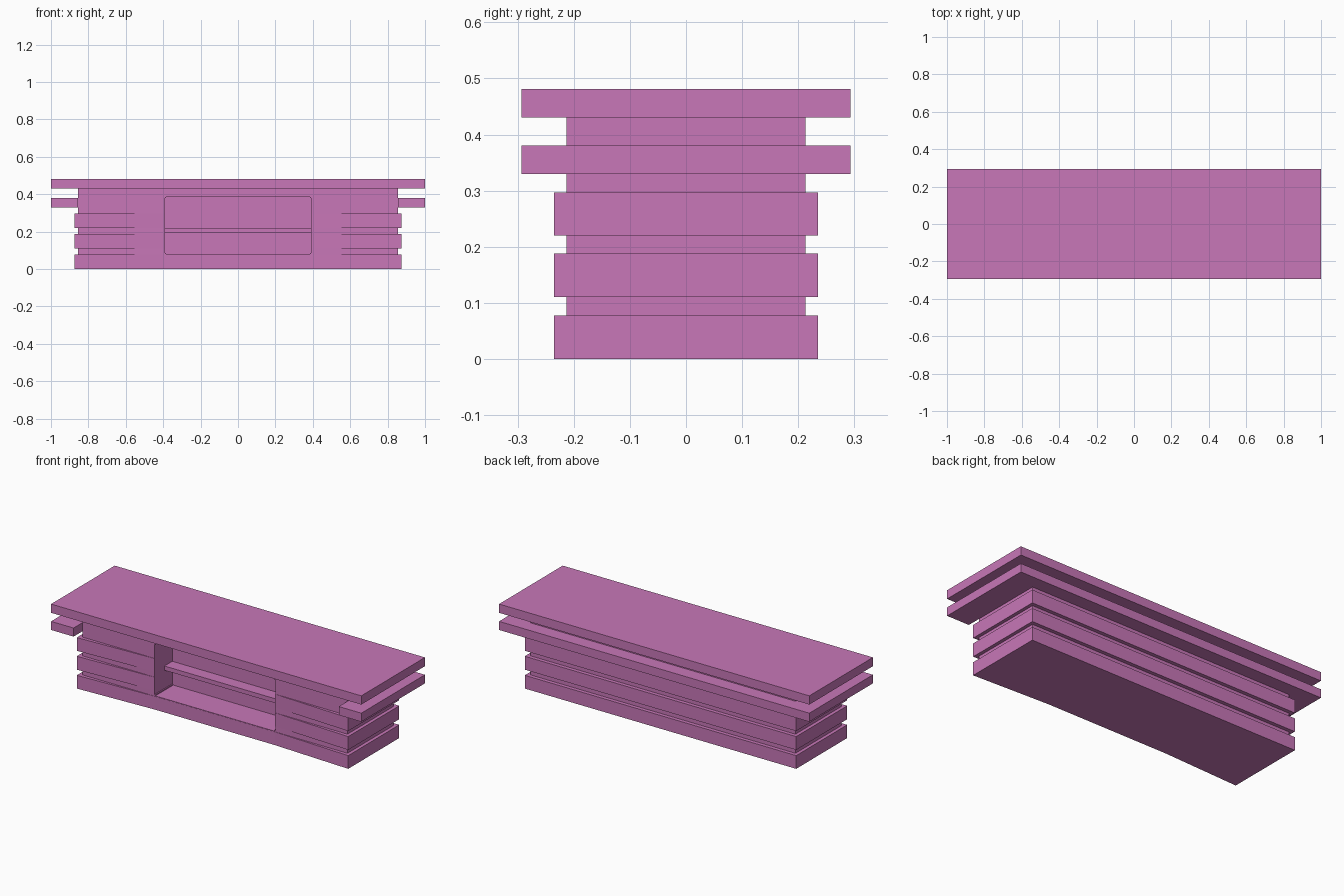
import bpy, bmesh

cube = bpy.data.objects.get("Cube")
if cube:
    bpy.data.objects.remove(cube, do_unlink=True)

pink = bpy.data.materials.new("orchid_pink")
pink.use_nodes = True
colour = (0.58, 0.185, 0.48, 1)
pink.diffuse_color = colour
pink.node_tree.nodes["Principled BSDF"].inputs["Base Color"].default_value = colour


def prism(name, outline, z0, z1):
    """Extrude a plan outline from z0 up to z1."""
    bm = bmesh.new()
    face = bm.faces.new([bm.verts.new((x, y, z0)) for x, y in outline])
    top = bmesh.ops.extrude_face_region(bm, geom=[face])["geom"]
    verts = [v for v in top if isinstance(v, bmesh.types.BMVert)]
    bmesh.ops.translate(bm, verts=verts, vec=(0, 0, z1 - z0))
    bmesh.ops.recalc_face_normals(bm, faces=bm.faces)
    mesh = bpy.data.meshes.new(name)
    bm.to_mesh(mesh)
    bm.free()
    mesh.materials.append(pink)
    obj = bpy.data.objects.new(name, mesh)
    bpy.context.collection.objects.link(obj)
    return obj


def rect(x, y0, y1):
    return [(-x, y0), (x, y0), (x, y1), (-x, y1)]


# Niche cutter with slightly rounded upright corners
cutter = prism("niche_cutter", rect(0.39, -0.4, -0.048), 0.08, 0.385)
bm = bmesh.new()
bm.from_mesh(cutter.data)
depth_edges = [e for e in bm.edges if abs(e.verts[0].co.y - e.verts[1].co.y) > 0.1]
bmesh.ops.bevel(bm, geom=depth_edges, offset=0.006, segments=2, affect='EDGES')
bm.to_mesh(cutter.data)
bm.free()
cutter.hide_render = True
cutter.hide_viewport = True
cutter.display_type = 'WIRE'


def cut_niche(obj):
    mod = obj.modifiers.new("niche", 'BOOLEAN')
    mod.operation = 'DIFFERENCE'
    mod.solver = 'EXACT'
    mod.object = cutter


# Core body
cut_niche(prism("core_body", rect(0.855, -0.213, 0.213), 0.02, 0.44))

# Cladding bands, whose fronts taper in towards the niche
band = [(-0.875, -0.235), (-0.39, -0.214), (0.39, -0.214), (0.875, -0.235),
        (0.875, 0.235), (-0.875, 0.235)]
for name, z0, z1 in (("lower_band", 0, 0.077), ("middle_band", 0.11, 0.188),
                     ("upper_band", 0.22, 0.297)):
    obj = prism(name, band, z0, z1)
    if z0 > 0:
        cut_niche(obj)

# Shelf in the niche
prism("niche_shelf", rect(0.39, -0.12, -0.045), 0.192, 0.217)

# Ledge around the sides and back, open at the front
ledge = [(-1, -0.293), (-0.855, -0.293), (-0.855, 0.21), (0.855, 0.21),
         (0.855, -0.293), (1, -0.293), (1, 0.293), (-1, 0.293)]
prism("side_and_back_ledge", ledge, 0.33, 0.38)

# Top slab
prism("top_slab", rect(1, -0.293, 0.293), 0.43, 0.481)
